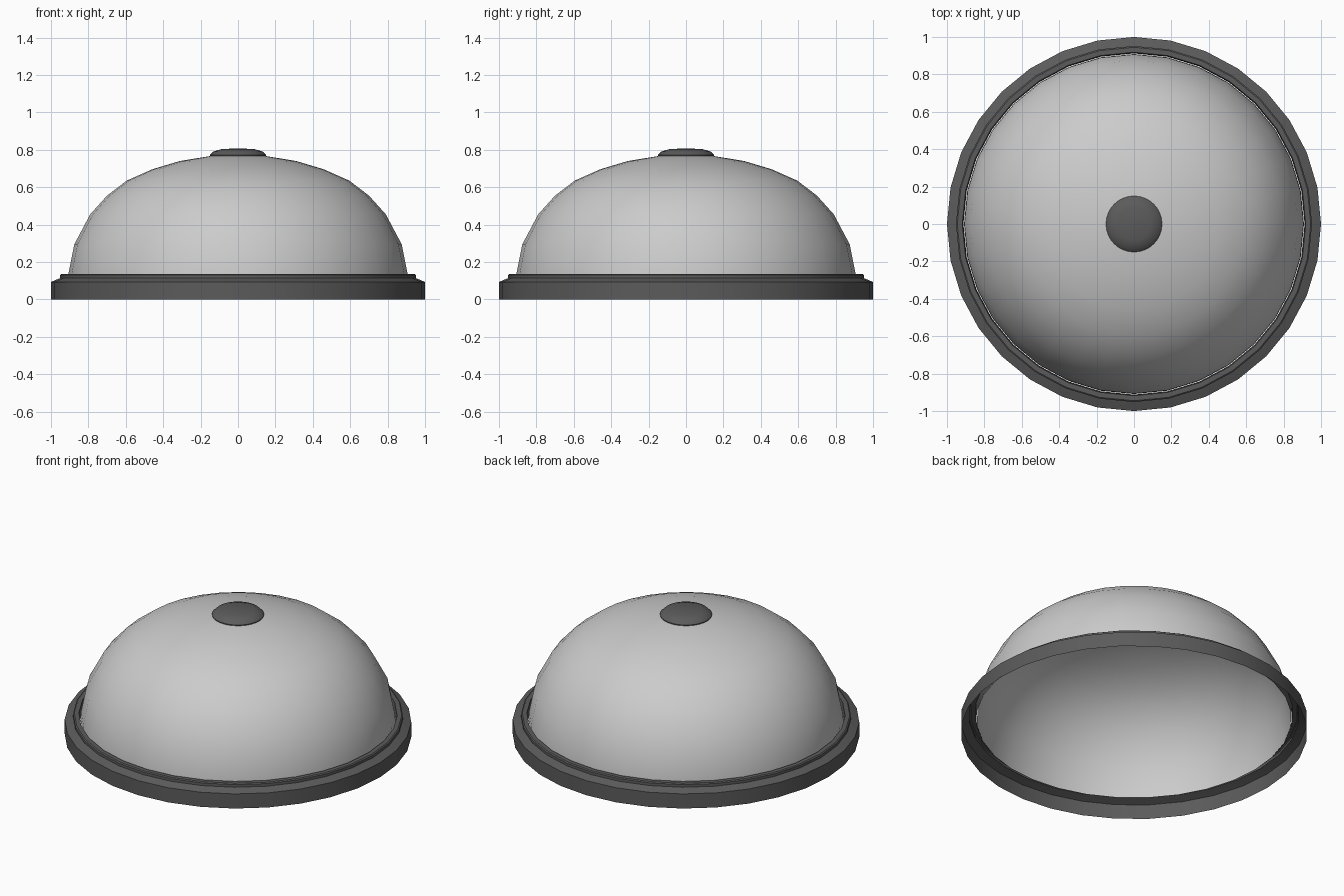
import bpy
import bmesh
from math import radians, tau
from mathutils import Matrix, Vector

SIDES = 32

cube = bpy.data.objects.get("Cube")
if cube:
    bpy.data.objects.remove(cube, do_unlink=True)


def make_material(name, value):
    mat = bpy.data.materials.new(name)
    mat.use_nodes = True
    colour = (value, value, value, 1.0)
    mat.diffuse_color = colour
    mat.node_tree.nodes["Principled BSDF"].inputs["Base Color"].default_value = colour
    return mat


def lathe(name, profile, mat, angle):
    """Spin an (r, z) profile, listed from the bottom up, around the z axis."""
    bm = bmesh.new()
    verts = [bm.verts.new((r, 0, z)) for r, z in profile]
    edges = [bm.edges.new(pair) for pair in zip(verts, verts[1:])]
    bmesh.ops.spin(bm, geom=verts + edges, cent=(0, 0, 0), axis=(0, 0, 1),
                   angle=tau, steps=SIDES, use_merge=True)
    bmesh.ops.remove_doubles(bm, verts=bm.verts, dist=0.0005)
    bmesh.ops.recalc_face_normals(bm, faces=bm.faces)
    # Open shells: make the highest face look upward
    bm.faces.ensure_lookup_table()
    top = max(bm.faces, key=lambda f: f.calc_center_median().z)
    if top.normal.z < 0:
        bmesh.ops.reverse_faces(bm, faces=bm.faces)
    mesh = bpy.data.meshes.new(name)
    bm.to_mesh(mesh)
    bm.free()
    mesh.materials.append(mat)
    obj = bpy.data.objects.new(name, mesh)
    bpy.context.collection.objects.link(obj)
    bpy.ops.object.select_all(action="DESELECT")
    obj.select_set(True)
    bpy.context.view_layer.objects.active = obj
    bpy.ops.object.shade_smooth_by_angle(angle=radians(angle))
    return obj


dark = make_material("dark grey metal", 0.105)
pale = make_material("pale grey glass", 0.6)

# Stepped base ring, open underneath
lathe("base_ring", [(1, 0), (1, 0.093), (0.96, 0.11), (0.952, 0.113),
                    (0.952, 0.13), (0.945, 0.135), (0.918, 0.135),
                    (0.912, 0.09)], dark, 35)

# Hollow dome shade
lathe("dome_shade", [(0.909, 0.09), (0.906, 0.14), (0.875, 0.295), (0.79, 0.455),
                     (0.70, 0.555), (0.595, 0.635), (0.46, 0.695),
                     (0.31, 0.74), (0.15, 0.766), (0, 0.775)], pale, 60)

# Cap on the crown
lathe("top_cap", [(0.148, 0.76), (0.15, 0.772), (0.132, 0.79),
                  (0.09, 0.803), (0, 0.808)], dark, 50)
